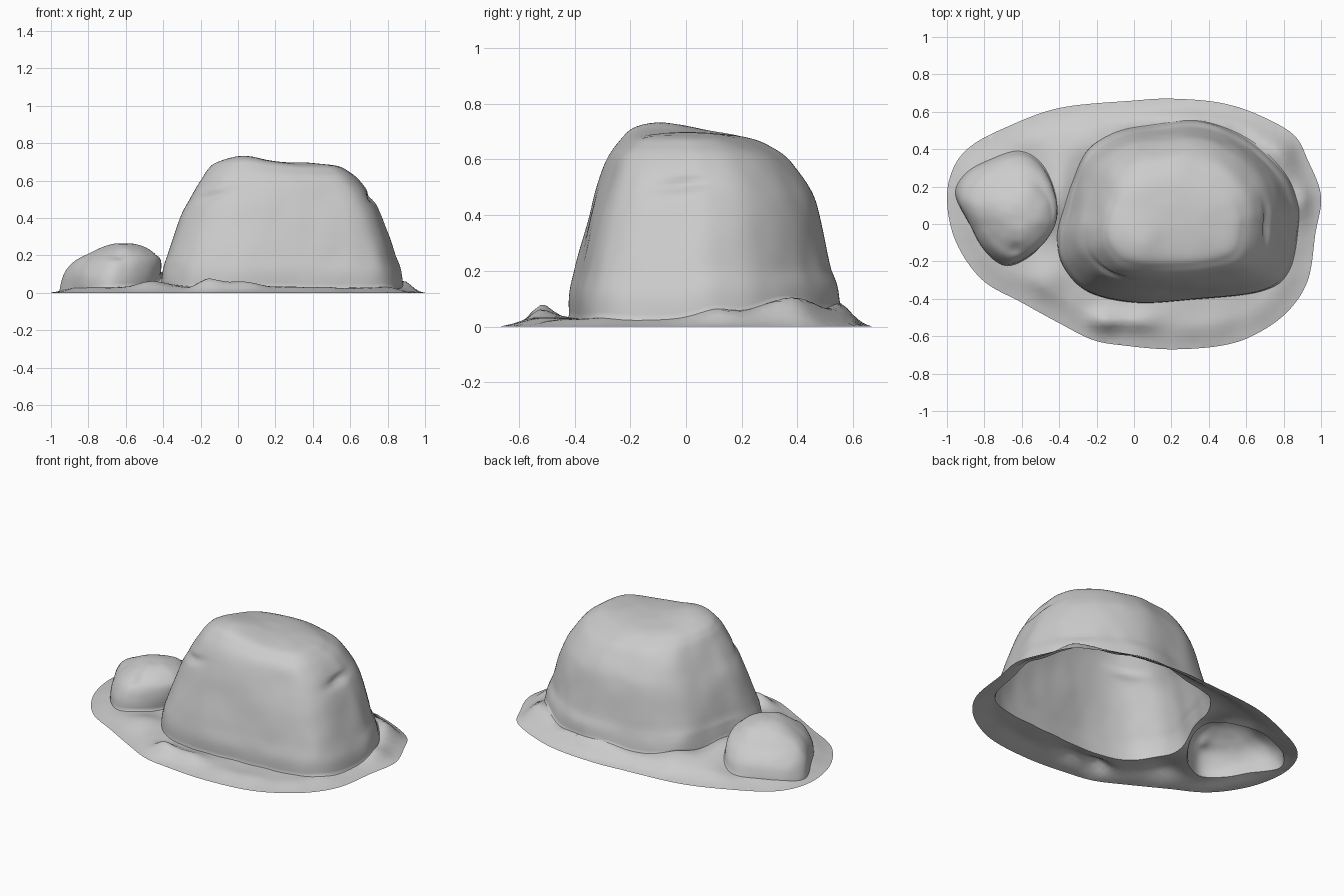
import bpy, random
from math import exp
from mathutils import Vector, noise
from mathutils.geometry import delaunay_2d_cdt

if "Cube" in bpy.data.objects:
    bpy.data.objects.remove(bpy.data.objects["Cube"])

random.seed(4)


def catmull(a, b, c, d, t):
    return 0.5 * (2 * b + (c - a) * t + (2 * a - 5 * b + 4 * c - d) * t * t
                  + (3 * b - a - 3 * c + d) * t ** 3)


def closed_curve(pts, count):
    # smooth closed outline through points, evenly resampled, counter-clockwise
    p = [Vector(q) for q in pts]
    n = len(p)
    dense = [catmull(p[i - 1], p[i], p[(i + 1) % n], p[(i + 2) % n], k / 16)
             for i in range(n) for k in range(16)]
    dense.append(dense[0])
    acc = [0.0]
    for a, b in zip(dense, dense[1:]):
        acc.append(acc[-1] + (b - a).length)
    out, j = [], 0
    for k in range(count):
        s = acc[-1] * k / count
        while acc[j + 1] <= s:
            j += 1
        out.append(dense[j].lerp(dense[j + 1], (s - acc[j]) / (acc[j + 1] - acc[j])))
    return out


def inside(p, poly):
    hit = False
    for a, b in zip(poly, poly[1:] + poly[:1]):
        if (a.y > p.y) != (b.y > p.y) and p.x < a.x + (b.x - a.x) * (p.y - a.y) / (b.y - a.y):
            hit = not hit
    return hit


def bump(x, y, cx, cy, rx, ry):
    return exp(-((x - cx) / rx) ** 2 - ((y - cy) / ry) ** 2)


def make(name, verts, faces):
    me = bpy.data.meshes.new(name)
    me.from_pydata(verts, [], faces)
    me.update()
    ob = bpy.data.objects.new(name, me)
    bpy.context.collection.objects.link(ob)
    me.shade_smooth()
    return ob


# Plan outlines
rim = closed_curve([(1, .15), (.93, .34), (.85, .48), (.65, .59), (.45, .65), (.2, .67),
                    (0, .66), (-.4, .62), (-.7, .51), (-.88, .41), (-.97, .29), (-1, .12),
                    (-.95, -.1), (-.81, -.3), (-.6, -.42), (-.4, -.53), (-.22, -.62),
                    (-.05, -.65), (.2, -.67), (.47, -.65), (.65, -.59), (.82, -.47),
                    (.93, -.3), (.97, -.05)], 180)
big_plan = [(.88, 0), (.87, .13), (.8, .28), (.62, .45), (.36, .55), (.1, .53), (-.1, .49),
            (-.25, .39), (-.33, .22), (-.375, .08), (-.41, -.06), (-.38, -.22),
            (-.25, -.36), (0, -.42), (.3, -.405), (.68, -.36), (.83, -.25)]
small_plan = [(-.415, .02), (-.425, .18), (-.5, .33), (-.62, .39), (-.78, .34), (-.9, .27),
              (-.955, .16), (-.88, 0), (-.8, -.14), (-.7, -.22), (-.6, -.2), (-.5, -.12)]


def ground(x, y):
    # skirt height: thin at the rim, banked up against the rocks at the back
    p = Vector((x, y))
    d = min((p - q).length for q in rim)
    s = min(1, d / .13)
    s = s * s * (3 - 2 * s) * .5 + s * .5
    h = .03 + .01 * noise.noise(Vector((x * 6, y * 6, 1)))
    h += .05 * bump(x, y, -.17, -.53, .08, .06) + .03 * bump(x, y, 0, -.52, .13, .06)
    h += .08 * bump(x, y, .76, .4, .22, .17) + .06 * bump(x, y, .3, .56, .35, .07)
    h += .05 * bump(x, y, -.2, .42, .2, .12) + .08 * bump(x, y, -.4, .18, .12, .2)
    h += .04 * bump(x, y, .9, .12, .06, .1) + .03 * bump(x, y, -.45, -.3, .12, .1)
    return max(0, h * s)


def rock(name, plan, levels, segs, steps, shape, rounding):
    # loft the plan outline through (z, xmin, xmax, ymin, ymax) levels, rounder higher up
    ring = closed_curve(plan, segs)
    x0, x1 = min(p.x for p in ring), max(p.x for p in ring)
    y0, y1 = min(p.y for p in ring), max(p.y for p in ring)
    lv = [levels[0]] + levels + [levels[-1]]
    rows = [[catmull(*c, k / steps) for c in zip(*lv[i:i + 4])]
            for i in range(len(levels) - 1) for k in range(steps)]
    base = [ground(p.x, p.y) for p in ring]
    verts, faces = [], []
    for r, (z, a, b, c, d) in enumerate(rows):
        w = rounding * min(1, z / levels[-1][0])
        for p, h in zip(ring, base):
            if r == 0:
                verts.append(Vector((p.x, p.y, h)))
                continue
            q = Vector((2 * (p.x - x0) / (x1 - x0) - 1, 2 * (p.y - y0) / (y1 - y0) - 1))
            q = q.lerp(q.normalized(), w)
            x = a + (b - a) * (q.x + 1) / 2
            y = c + (d - c) * (q.y + 1) / 2
            verts.append(shape(Vector((x, y, z + h * max(0, 1 - z / .2)))))
    for r in range(len(rows) - 1):
        for i in range(segs):
            j = (i + 1) % segs
            faces.append((r * segs + i, r * segs + j, (r + 1) * segs + j, (r + 1) * segs + i))
    last = (len(rows) - 1) * segs
    z, a, _, c, _ = levels[-1]
    verts.append(shape(Vector((a, c, z))))
    faces += [(last + i, last + (i + 1) % segs, len(verts) - 1) for i in range(segs)]
    make(name, verts, faces)
    return ring


def shape_big(v):
    x, y, z = v
    fade = min(1, z / .15)
    n = noise.noise_vector(v * 3.5) * .01 + noise.noise_vector(v * 9) * .003
    # raised brow at the front left, creases on the right and left shoulders
    n.z += .045 * bump(x, y, .02, -.1, .15, .17) * min(1, max(0, (z - .4) / .25))
    n.x -= .025 * bump(y, z, 0, .51 + .1 * y, .1, .02) * (x > .55)
    n.y += .02 * bump(x, z, -.14, .51 + .2 * (x + .14), .09, .018) * (y < -.1)
    return v + n * fade


def shape_small(v):
    n = noise.noise_vector(v * 5) * .007 + noise.noise_vector(v * 14) * .003
    n.z -= .015 * bump(v.x, v.y, -.63, -.14, .03, .03)
    return v + n * min(1, v.z / .12)


# Large boulder
big = rock("large_boulder", big_plan, [
    (0, -.41, .88, -.42, .55), (.1, -.4, .87, -.42, .54), (.2, -.38, .84, -.4, .52),
    (.4, -.31, .77, -.35, .48), (.5, -.26, .72, -.32, .44), (.6, -.2, .65, -.28, .37),
    (.65, -.165, .59, -.235, .29), (.68, -.11, .52, -.18, .21),
    (.69, .05, .35, -.05, .12), (.69, .2, .2, .03, .03)], 140, 6, shape_big, .1)

# Small boulder
small = rock("small_boulder", small_plan, [
    (0, -.955, -.415, -.22, .39), (.08, -.935, -.41, -.215, .365),
    (.15, -.89, -.415, -.19, .31), (.2, -.82, -.44, -.15, .24),
    (.24, -.74, -.49, -.09, .18), (.26, -.67, -.55, -.03, .11),
    (.264, -.61, -.61, .04, .04)], 80, 5, shape_small, .35)

# Ground skirt: thin sheet with openings under both boulders
pts, edges = [], []
for loop in (rim, big, small):
    o, n = len(pts), len(loop)
    pts += loop
    edges += [(o + i, o + (i + 1) % n) for i in range(n)]
for i in range(-40, 41):
    for j in range(-28, 29):
        p = Vector((i * .025 + random.uniform(-.005, .005), j * .025 + random.uniform(-.005, .005)))
        if inside(p, rim) and not inside(p, big) and not inside(p, small):
            if min((p - q).length for q in rim + big + small) > .012:
                pts.append(p)
vs, _, fs, *_ = delaunay_2d_cdt(pts, edges, [], 1, 1e-5)
keep = []
for f in fs:
    c = sum((vs[i] for i in f), Vector((0, 0))) / len(f)
    if inside(c, rim) and not inside(c, big) and not inside(c, small):
        keep.append(tuple(f))
used = {v: k for k, v in enumerate(sorted({i for f in keep for i in f}))}
make("ground_skirt", [(vs[i].x, vs[i].y, ground(*vs[i])) for i in used],
     [tuple(used[i] for i in f) for f in keep])
